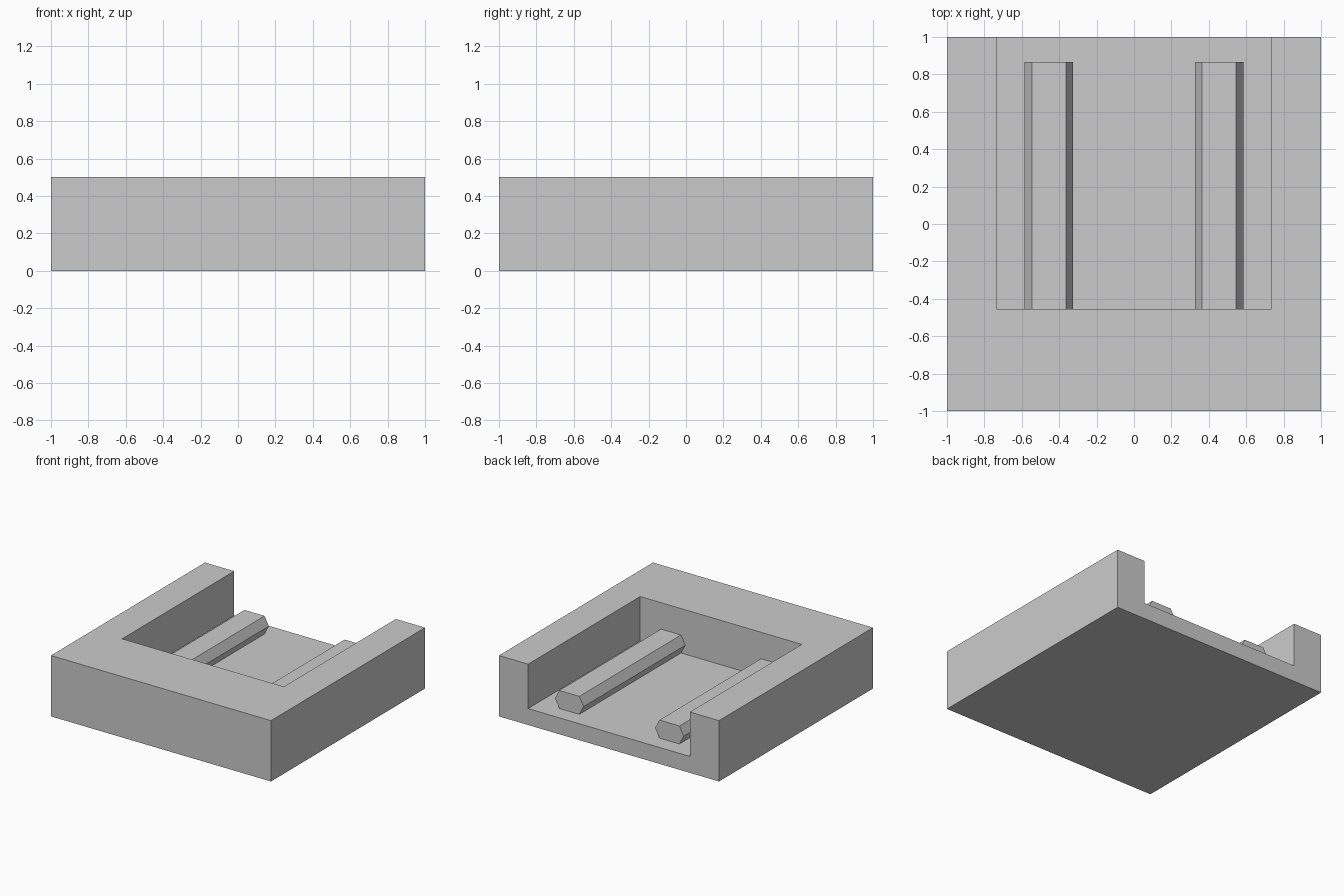
import bpy
import bmesh

cube = bpy.data.objects.get("Cube")
if cube:
    bpy.data.objects.remove(cube, do_unlink=True)

grey = bpy.data.materials.new("grey")
grey.use_nodes = True
colour = (0.6, 0.6, 0.6, 1)
grey.diffuse_color = colour
grey.node_tree.nodes["Principled BSDF"].inputs["Base Color"].default_value = colour

FLOOR = 0.135      # height of the recessed floor
BACK = 1.0         # open end of the recess
INNER = -0.455     # closed end of the recess


def extrude_profile(name, points, offset):
    """Solid made by sweeping a flat outline along an offset."""
    bm = bmesh.new()
    face = bm.faces.new([bm.verts.new(p) for p in points])
    swept = bmesh.ops.extrude_face_region(bm, geom=[face])["geom"]
    bmesh.ops.translate(bm, vec=offset,
                        verts=[g for g in swept if isinstance(g, bmesh.types.BMVert)])
    bmesh.ops.recalc_face_normals(bm, faces=bm.faces)
    mesh = bpy.data.meshes.new(name)
    bm.to_mesh(mesh)
    bm.free()
    mesh.materials.append(grey)
    obj = bpy.data.objects.new(name, mesh)
    bpy.context.collection.objects.link(obj)
    return obj


# Side section of the tray: a front wall with a floor behind it
section = [(-1, 0), (BACK, 0), (BACK, FLOOR), (INNER, FLOOR), (INNER, 0.5), (-1, 0.5)]
extrude_profile("tray_floor_and_front_wall",
                [(-0.735, y, z) for y, z in section], (1.47, 0, 0))

# Side walls and the hexagonal rails lying on the floor
rail = [(-0.13, 0.074), (-0.091, 0.148), (0.091, 0.148),
        (0.13, 0.074), (0.091, 0), (-0.091, 0)]
for side, label in ((-1, "right"), (1, "left")):
    wall = [(0.735, 0), (1, 0), (1, 0.5), (0.735, 0.5)]
    extrude_profile(label + "_wall", [(side * x, -1, z) for x, z in wall], (0, 2, 0))
    extrude_profile(label + "_rail",
                    [(side * 0.455 + x, INNER, FLOOR + z) for x, z in rail],
                    (0, 0.865 - INNER, 0))
